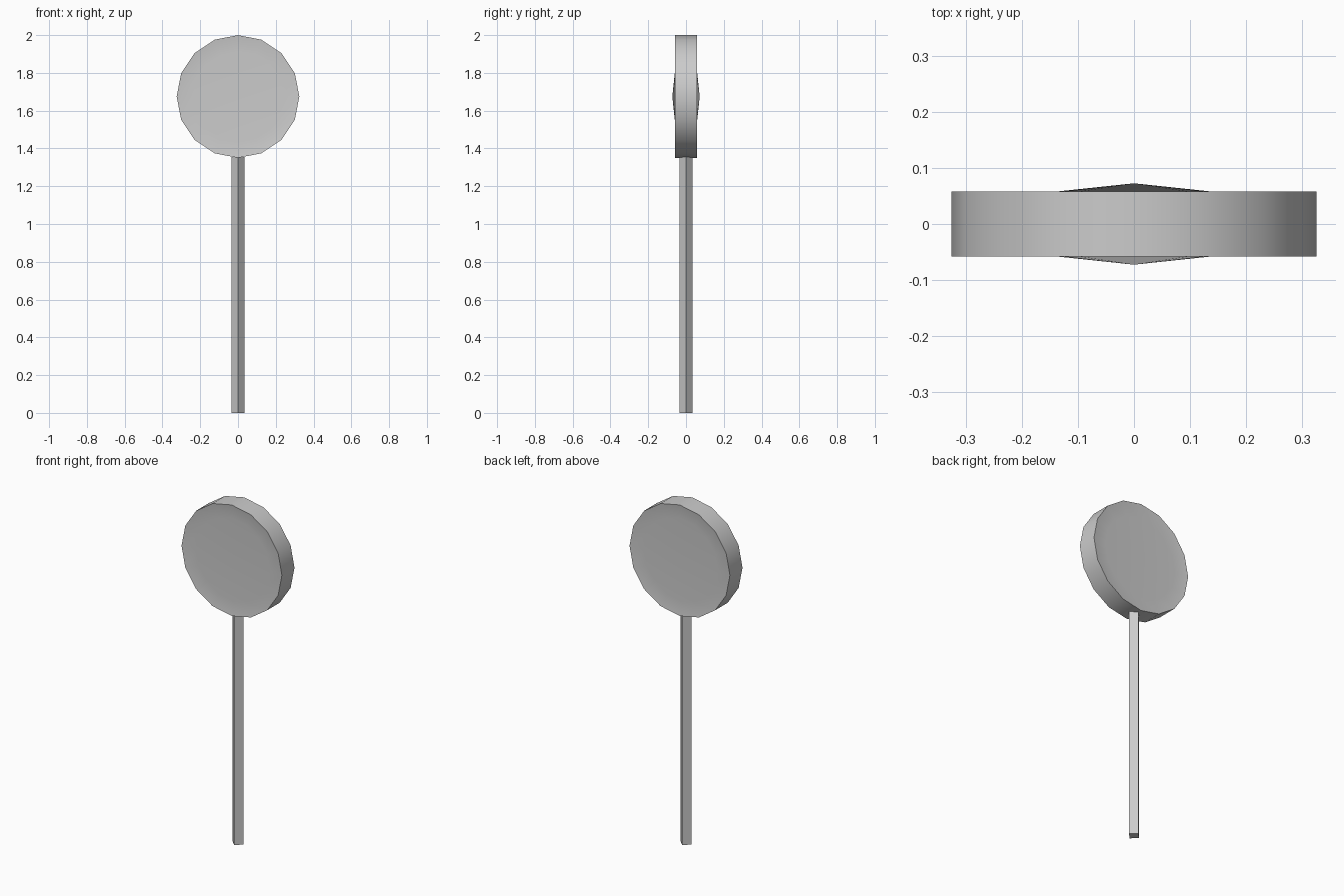
import bpy, bmesh
from math import cos, sin, pi, radians

if "Cube" in bpy.data.objects:
    bpy.data.objects.remove(bpy.data.objects["Cube"])

SIDES = 16
CENTRE_Z = 1.675


def finish(name, bm, smooth):
    bmesh.ops.recalc_face_normals(bm, faces=bm.faces)
    mesh = bpy.data.meshes.new(name)
    bm.to_mesh(mesh)
    bm.free()
    obj = bpy.data.objects.new(name, mesh)
    bpy.context.collection.objects.link(obj)
    if smooth:
        bpy.ops.object.select_all(action='DESELECT')
        obj.select_set(True)
        bpy.context.view_layer.objects.active = obj
        bpy.ops.object.shade_smooth_by_angle(angle=radians(40))
    return obj


# Round head: (radius, y) rings from front to back, domed centre on each face
bm = bmesh.new()
profile = [(0.24, -0.047), (0.325, -0.058), (0.325, 0.058), (0.24, 0.047)]
rings = [[bm.verts.new((r * cos(2 * pi * i / SIDES), y,
                        CENTRE_Z + r * sin(2 * pi * i / SIDES)))
          for i in range(SIDES)] for r, y in profile]
front_tip = bm.verts.new((0, -0.0725, CENTRE_Z))
back_tip = bm.verts.new((0, 0.0725, CENTRE_Z))
for i in range(SIDES):
    j = (i + 1) % SIDES
    for a, b in zip(rings, rings[1:]):
        bm.faces.new((a[i], a[j], b[j], b[i]))
    bm.faces.new((front_tip, rings[0][i], rings[0][j]))
    bm.faces.new((back_tip, rings[-1][j], rings[-1][i]))
finish("round_head", bm, True)

# Square stick, turned so its corners point along x and y
bm = bmesh.new()
STICK_TOP = 1.355
corners = [(0.035, 0), (0, 0.035), (-0.035, 0), (0, -0.035)]
base = bm.faces.new([bm.verts.new((x, y, 0)) for x, y in corners])
top = bmesh.ops.extrude_face_region(bm, geom=[base], use_keep_orig=True)
bmesh.ops.translate(bm, vec=(0, 0, STICK_TOP),
                    verts=[v for v in top["geom"] if isinstance(v, bmesh.types.BMVert)])
finish("stick", bm, False)
